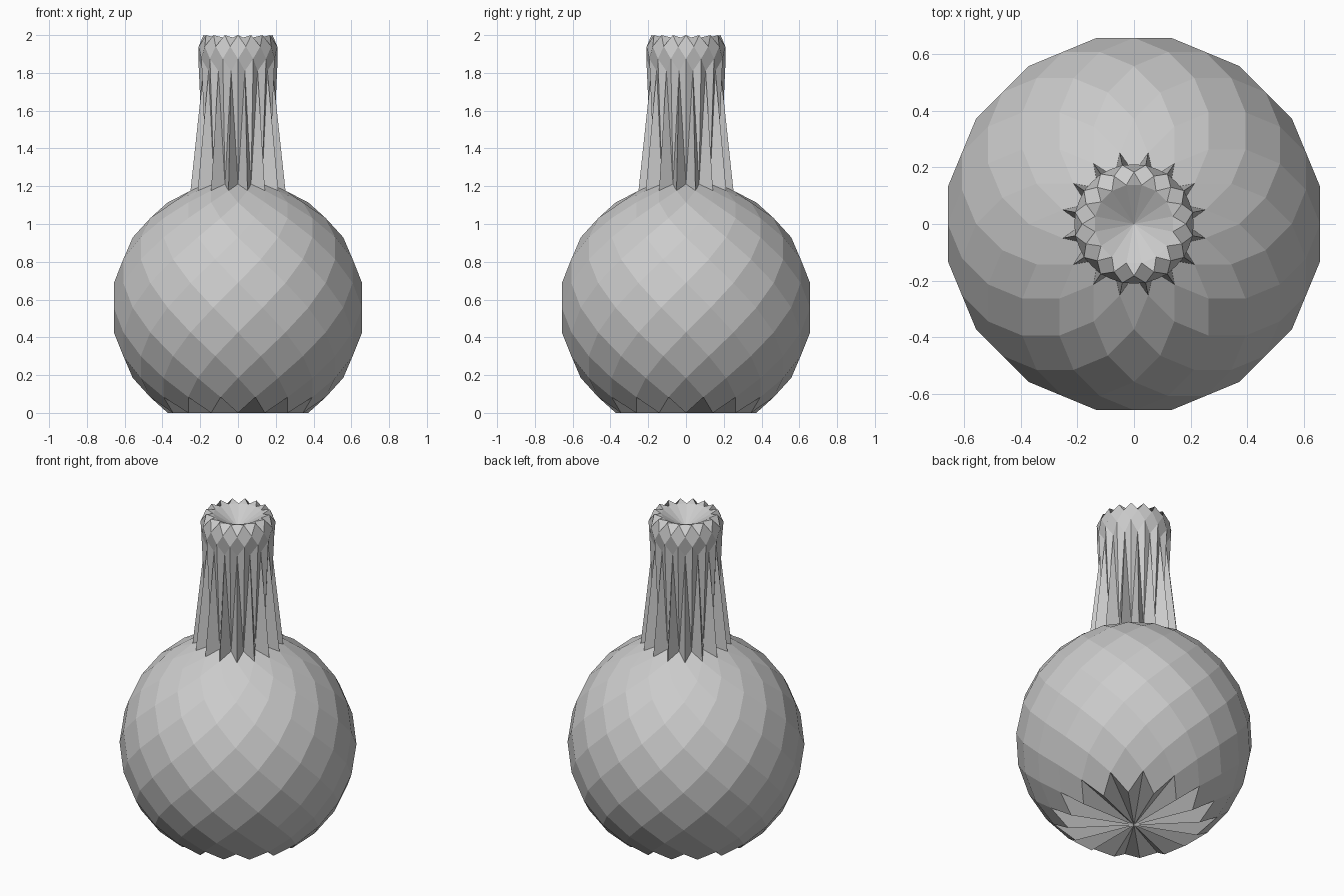
import bpy, bmesh, math

if "Cube" in bpy.data.objects:
    bpy.data.objects.remove(bpy.data.objects["Cube"])

SIDES = 16
R = 0.67
STEP = math.pi / SIDES
CZ = R * math.sin(5 * STEP)      # sphere centre height, lowest ring sits on z = 0

# Ring profile (radius, height): round body, then neck and rim
profile = [(R * math.cos(j * STEP), CZ + R * math.sin(j * STEP)) for j in range(-5, 7)]
neck_start = len(profile)
profile += [(0.18, 1.212), (0.187, 1.81), (0.21, 1.875),
            (0.212, 1.94), (0.183, 2.0), (0.14, 1.987)]

bm = bmesh.new()

# Rings of vertices, every second ring turned by half a step
rings = []
for i, (r, z) in enumerate(profile):
    turn = 0.5 * (i % 2)
    rings.append([bm.verts.new((r * math.cos((k + turn) * 2 * STEP),
                                r * math.sin((k + turn) * 2 * STEP), z))
                  for k in range(SIDES)])
foot_centre = bm.verts.new((0, 0, 0))
mouth_centre = bm.verts.new((0, 0, 1.90))
last = len(rings) - 1


def between(i, k, turned):
    """Vertex of ring i lying between vertices k and k+1 of its neighbour."""
    if i < 0:
        return foot_centre
    if i > last:
        return mouth_centre
    return rings[i][(k + turned) % SIDES]


# Diamond facets; folded ones are split along their ridge
for i, ring in enumerate(rings):
    for k in range(SIDES):
        left, right = ring[k], ring[(k + 1) % SIDES]
        low, high = between(i - 1, k, i % 2), between(i + 1, k, i % 2)
        if i in (0, neck_start, neck_start + 1):
            bm.faces.new((low, right, high))
            bm.faces.new((low, high, left))
        elif i == last:
            bm.faces.new((low, right, left))
            bm.faces.new((left, right, high))
        else:
            bm.faces.new((low, right, high, left))

bmesh.ops.recalc_face_normals(bm, faces=bm.faces)
mesh = bpy.data.meshes.new("faceted_vase")
bm.to_mesh(mesh)
bm.free()
vase = bpy.data.objects.new("faceted_vase", mesh)
bpy.context.collection.objects.link(vase)
